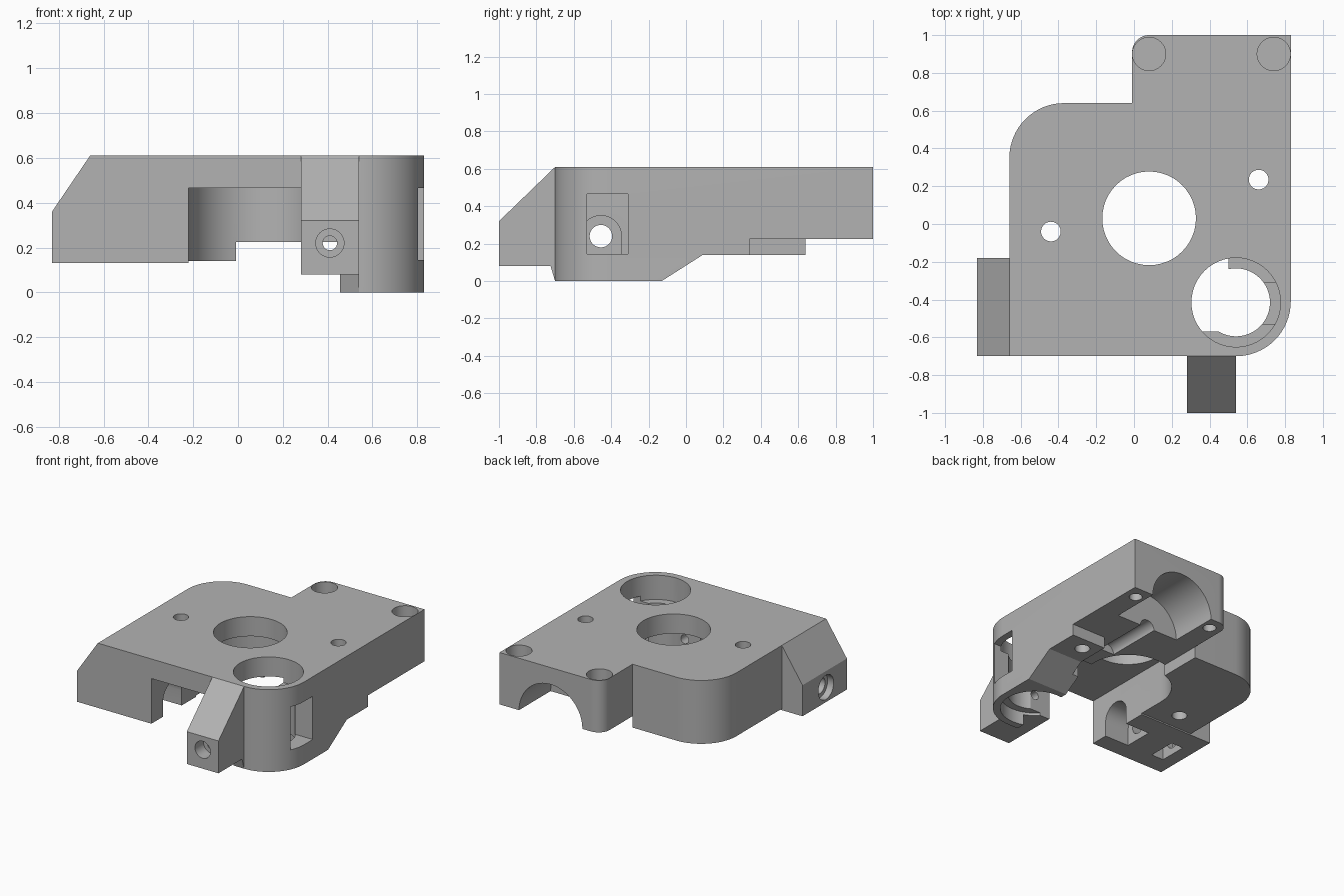
import bpy, bmesh
from math import sin, cos, pi, radians

cube = bpy.data.objects.get("Cube")
if cube:
    bpy.data.objects.remove(cube, do_unlink=True)

grey = bpy.data.materials.new("plain grey")
grey.use_nodes = True
colour = (0.45, 0.45, 0.45, 1)
grey.diffuse_color = colour
grey.node_tree.nodes["Principled BSDF"].inputs["Base Color"].default_value = colour

PLACE = {"x": lambda a, b, h: (h, a, b),
         "y": lambda a, b, h: (a, h, b),
         "z": lambda a, b, h: (a, b, h)}


def arc(cx, cy, r, start, end, steps=16):
    angles = [radians(start + (end - start) * i / steps) for i in range(steps + 1)]
    return [(cx + r * cos(t), cy + r * sin(t)) for t in angles]


def prism(name, points, axis, low, high):
    """Extrude a flat profile along an axis."""
    bm = bmesh.new()
    verts = [bm.verts.new(PLACE[axis](a, b, low)) for a, b in points]
    face = bm.faces.new(verts)
    ext = bmesh.ops.extrude_face_region(bm, geom=[face])
    step = PLACE[axis](0, 0, high - low)
    moved = [g for g in ext["geom"] if isinstance(g, bmesh.types.BMVert)]
    bmesh.ops.translate(bm, verts=moved, vec=step)
    bmesh.ops.recalc_face_normals(bm, faces=bm.faces)
    mesh = bpy.data.meshes.new(name)
    bm.to_mesh(mesh)
    bm.free()
    mesh.materials.append(grey)
    obj = bpy.data.objects.new(name, mesh)
    bpy.context.collection.objects.link(obj)
    return obj


def box(x, y, z):
    return prism("box_cutter", [(x[0], y[0]), (x[1], y[0]), (x[1], y[1]), (x[0], y[1])], "z", *z)


def rod(axis, a, b, r, low, high):
    return prism("round_cutter", arc(a, b, r, 0, 360, 48)[:-1], axis, low, high)


def combine(target, tool, operation="DIFFERENCE"):
    """Apply one boolean and discard the tool."""
    mod = target.modifiers.new("boolean", "BOOLEAN")
    mod.operation, mod.solver, mod.object = operation, "EXACT", tool
    bpy.context.view_layer.update()
    graph = bpy.context.evaluated_depsgraph_get()
    mesh = bpy.data.meshes.new_from_object(target.evaluated_get(graph))
    target.modifiers.clear()
    target.data = mesh
    bpy.data.objects.remove(tool, do_unlink=True)


# Main body outline with rounded corners
outline = [(-0.66, -0.7)] + arc(0.54, -0.41, 0.29, -90, 0) + [(0.83, 1)]
outline += arc(0.08, 0.91, 0.09, 90, 180) + [(-0.01, 0.64)]
outline += arc(-0.37, 0.35, 0.29, 90, 180)
body = prism("housing_body", outline, "z", 0, 0.61)

# Stepped and sloping underside, leaving a deep foot at the front left
combine(body, box((-1, 0.455), (-1, 1.2), (-0.2, 0.14)))
combine(body, prism("slope_cutter", [(-0.13, -0.01), (-0.13, 0), (0.09, 0.14), (1.2, 0.14), (1.2, -0.01)],
                    "x", 0.4, 1))
combine(body, box((-0.01, 1), (0.34, 1.2), (-0.2, 0.225)))
combine(body, box((-0.01, 0.55), (0, 0.4), (-0.2, 0.225)))

# Side block with a sloping shoulder
combine(body, prism("side_block", [(-0.83, 0.13), (-0.22, 0.13), (-0.22, 0.61), (-0.66, 0.61), (-0.83, 0.36)],
                    "y", -0.7, -0.18), "UNION")

# Front arm with a sloping top
combine(body, prism("front_arm", [(-1, 0.08), (-1, 0.32), (-0.7, 0.61), (-0.55, 0.61), (-0.55, 0.08)],
                    "x", 0.28, 0.54), "UNION")

# Brace below the arm
combine(body, prism("arm_brace", [(-0.73, 0.1), (-0.69, 0.1), (-0.69, 0), (-0.7, 0)], "x", 0.455, 0.54), "UNION")

# Gear pocket, open at the front and below
combine(body, box((-0.22, 0.28), (-0.8, 0.03), (-0.2, 0.465)))
combine(body, box((0.2, 0.5), (-0.57, 0), (-0.2, 0.465)))
combine(body, rod("z", 0.08, 0.03, 0.3, -0.2, 0.465))
combine(body, rod("z", 0.08, 0.03, 0.248, 0.3, 1))

# Bearing well with a ledge, and the window through its wall
combine(body, rod("z", 0.54, -0.415, 0.18, -0.2, 1))
combine(body, rod("z", 0.54, -0.415, 0.236, 0.43, 1))
combine(body, rod("z", 0.54, -0.415, 0.236, -0.2, 0.1))
combine(body, box((0.6, 1), (-0.53, -0.31), (0.145, 0.465)))

# Through holes in the plate
for x, y in ((-0.44, -0.04), (0.66, 0.235)):
    combine(body, rod("z", x, y, 0.052, -0.2, 1))

# Screw recesses at the back, from above and below
for x in (0.08, 0.74):
    combine(body, rod("z", x, 0.9, 0.088, 0.47, 1))
    combine(body, rod("z", x, 0.9, 0.045, -0.2, 0.45))

# Arched bay at the back and its shaft groove
combine(body, rod("y", 0.41, 0.225, 0.26, 0.63, 1.2))
combine(body, rod("y", 0.41, 0.225, 0.06, 0.2, 0.7))

# Cross bore, arched slot and nut slot in the side block
combine(body, rod("x", -0.455, 0.24, 0.06, -1, -0.1))
combine(body, rod("x", -0.455, 0.24, 0.09, -1, -0.78))
arch = [(-0.565, 0)] + arc(-0.455, 0.24, 0.11, 180, 0) + [(-0.345, 0)]
combine(body, prism("arch_cutter", arch, "x", -0.42, -0.1))
combine(body, box((-0.73, -0.63), (-0.56, -0.35), (0, 0.35)))

# Stepped bore along the arm
combine(body, rod("y", 0.41, 0.22, 0.032, -1.2, -0.5))
combine(body, rod("y", 0.41, 0.22, 0.063, -1.2, -0.9))

# Smooth the curved walls while keeping edges sharp
bpy.ops.object.select_all(action="DESELECT")
body.select_set(True)
bpy.context.view_layer.objects.active = body
bpy.ops.object.shade_smooth_by_angle(angle=radians(30))
